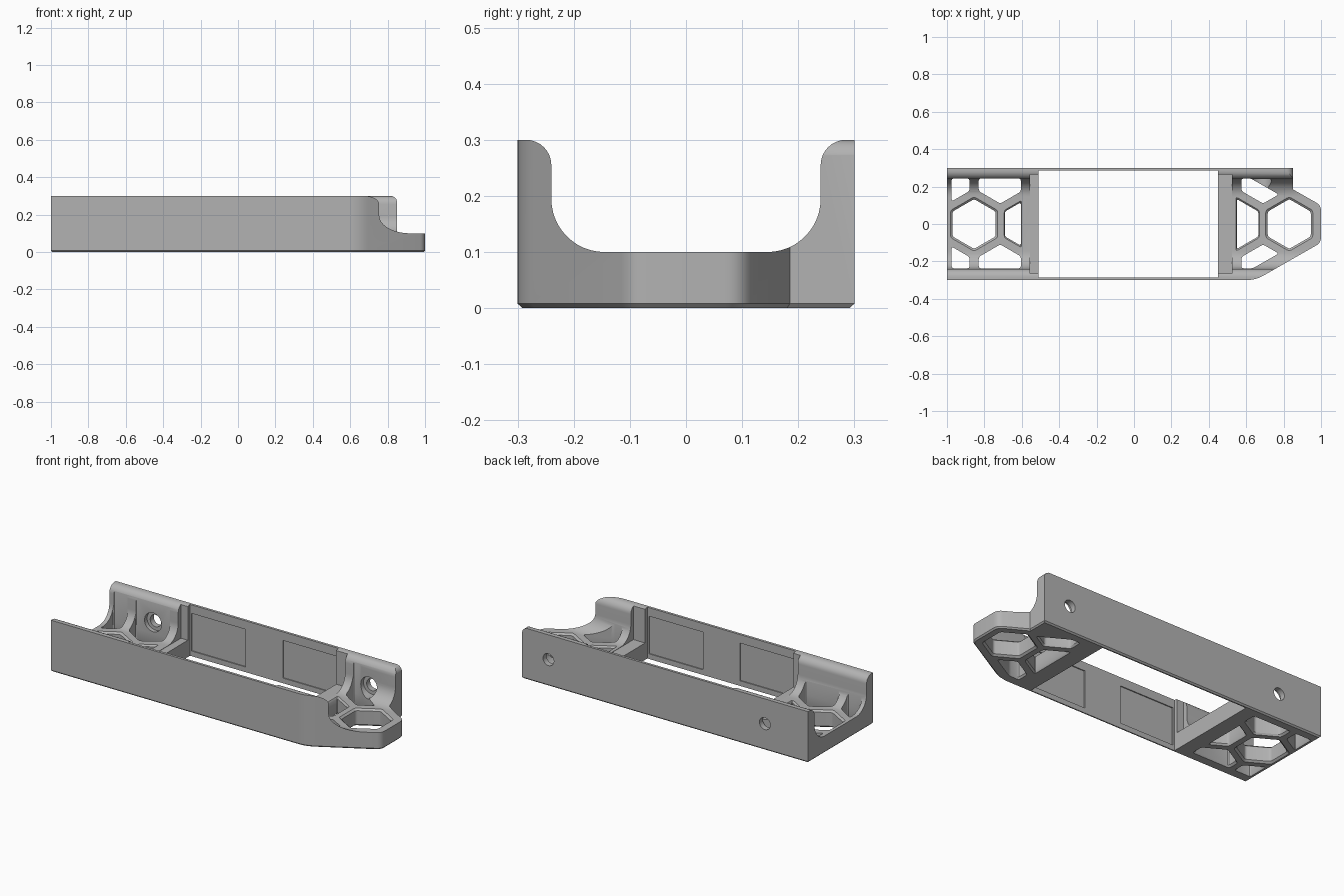
import bpy, bmesh
from math import sin, cos, pi, radians
from mathutils import Vector

if "Cube" in bpy.data.objects:
    bpy.data.objects.remove(bpy.data.objects["Cube"])

grey = bpy.data.materials.new("mid_grey")
grey.use_nodes = True
colour = (0.45, 0.45, 0.45, 1)
grey.diffuse_color = colour
grey.node_tree.nodes["Principled BSDF"].inputs["Base Color"].default_value = colour


def loft(name, rings):
    """Closed solid through rings of equal point count."""
    bm = bmesh.new()
    vs = [[bm.verts.new(p) for p in r] for r in rings]
    n = len(vs[0])
    for a, b in zip(vs, vs[1:]):
        for i in range(n):
            j = (i + 1) % n
            bm.faces.new((a[i], a[j], b[j], b[i]))
    bm.faces.new(vs[0])
    bm.faces.new(vs[-1])
    bmesh.ops.recalc_face_normals(bm, faces=bm.faces[:])
    me = bpy.data.meshes.new(name)
    bm.to_mesh(me)
    bm.free()
    ob = bpy.data.objects.new(name, me)
    bpy.context.collection.objects.link(ob)
    me.materials.append(grey)
    return ob


def box(name, x0, x1, y0, y1, z0, z1):
    ring = [(x0, y0), (x1, y0), (x1, y1), (x0, y1)]
    return loft(name, [[(x, y, z) for x, y in ring] for z in (z0, z1)])


def arc(cx, cy, r, a0, a1, n=10):
    return [(cx + r * cos(radians(a0 + (a1 - a0) * i / n)),
             cy + r * sin(radians(a0 + (a1 - a0) * i / n))) for i in range(n + 1)]


def round_corner(p, a, b, d, n=6):
    """Curve from p towards a, to p towards b, with setback d."""
    p, a, b = Vector(p), Vector(a), Vector(b)
    s, e = p + (a - p).normalized() * d, p + (b - p).normalized() * d
    return [tuple(s * (1 - t) ** 2 + p * 2 * t * (1 - t) + e * t * t)
            for t in (i / n for i in range(n + 1))]


def boolean(target, cutter, operation="DIFFERENCE"):
    mod = target.modifiers.new("cut", "BOOLEAN")
    mod.operation = operation
    mod.solver = "EXACT"
    mod.object = cutter
    bpy.context.view_layer.objects.active = target
    bpy.ops.object.modifier_apply(modifier=mod.name)
    bpy.data.objects.remove(cutter)


def clip(poly, point, normal):
    """Keep the part of a convex polygon behind a line."""
    out = []
    point, normal = Vector(point), Vector(normal)
    for i, a in enumerate(poly):
        b = poly[(i + 1) % len(poly)]
        da, db = (a - point).dot(normal), (b - point).dot(normal)
        if da <= 0:
            out.append(a)
        if da * db < 0:
            out.append(a.lerp(b, da / (da - db)))
    return out


# U-shaped tray section, swept along its length
half = [(0.32, -0.05), (0.32, 0.3)] + arc(0.285, 0.255, 0.045, 90, 180, 8)
half += arc(0.145, 0.195, 0.095, 0, -90, 12)
section = half + [(-y, z) for y, z in reversed(half)]
tray = loft("tray", [[(x, y, z) for y, z in section] for x in (-1.1, 1.1)])

# plan outline with chamfered nose and bevelled underside
corner, nose_f, nose_b = (0.65, -0.3), (1, -0.1), (1, 0.1)
plan = [(-1, -0.3)] + round_corner(corner, (-1, -0.3), nose_f, 0.05)
plan += round_corner(nose_f, corner, nose_b, 0.03)
plan += round_corner(nose_b, nose_f, (0.85, 0.185), 0.03)
plan += [(0.85, 0.185), (0.85, 0.3), (-1, 0.3)]
levels = [(0, 0.992, 0.973), (0.008, 1, 1), (0.35, 1, 1)]
outline = loft("outline", [[(x * sx, y * sy, z) for x, y in plan] for z, sx, sy in levels])
boolean(tray, outline, "INTERSECT")

# side silhouette, rounding the end of the back wall
side = [(-1.2, -0.1), (1.2, -0.1), (1.2, 0.13), (0.851, 0.13)]
side += arc(0.816, 0.265, 0.035, 0, 90, 6) + [(-1.2, 0.3)]
boolean(tray, loft("side", [[(x, y, z) for x, z in side] for y in (-0.5, 0.5)]), "INTERSECT")

# central opening and the shallow step around it
boolean(tray, box("step", -0.555, 0.525, -0.265, 0.265, 0.098, 0.5))
boolean(tray, box("opening", -0.51, 0.45, -0.285, 0.285, -0.1, 0.5))

# shallow recessed panels inside both long walls
for x0, x1 in ((-0.5, -0.15), (0.09, 0.44)):
    boolean(tray, box("panel", x0, x1, -0.291, 0.291, 0.03, 0.25))

# honeycomb cells through both end floors
pitch, radius = 0.28, 0.133
row = pitch * sin(pi / 3)
cells = [(-0.855, 0), (-0.575, 0), (0.55, 0), (0.83, 0)]
cells += [(x, s * row) for x in (-0.995, -0.715, 0.69) for s in (-1, 1)]
nose_normal = Vector((0.2, -0.35)).normalized()
for cx, cy in cells:
    cell = [Vector((cx + radius * cos(pi / 6 + i * pi / 3),
                    cy + radius * sin(pi / 6 + i * pi / 3))) for i in range(6)]
    cell = clip(clip(cell, (0, 0.243), (0, 1)), (0, -0.237), (0, -1))
    if cx < 0:
        cell = clip(clip(cell, (-0.975, 0), (-1, 0)), (-0.605, 0), (1, 0))
    else:
        cell = clip(cell, (0.55, 0), (-1, 0))
        if cy:
            inset = Vector(corner) - nose_normal * 0.062
            cell = clip(cell, inset, nose_normal)
            cell = clip(cell, (inset.x, -inset.y), (nose_normal.x, -nose_normal.y))
    # soften the cell corners
    n = len(cell)
    cell = [Vector(q) for i in range(n)
            for q in round_corner(cell[i], cell[i - 1], cell[(i + 1) % n], 0.012, 3)]
    mid = sum(cell, Vector((0, 0))) / len(cell)
    grow = 1.1
    steps = [(-0.01, grow * 1.08), (0.01, 1), (0.09, 1)]
    steps += [(0.4, 1)] if cy else [(0.11, grow * 1.08)]
    rings = [[(*(mid + (p - mid) * s), z) for p in cell] for z, s in steps]
    boolean(tray, loft("cell", rings))

# screw holes with inner counterbores in the back wall
for x in (-0.72, 0.68):
    for r, y0, y1 in ((0.055, 0.15, 0.267), (0.035, 0.2, 0.4)):
        circle = arc(x, 0.155, r, 0, 360, 32)[:-1]
        boolean(tray, loft("bore", [[(a, y, b) for a, b in circle] for y in (y0, y1)]))

# smooth shading on the curved fillets
bpy.ops.object.select_all(action="DESELECT")
tray.select_set(True)
bpy.context.view_layer.objects.active = tray
bpy.ops.object.shade_smooth_by_angle(angle=radians(30))
